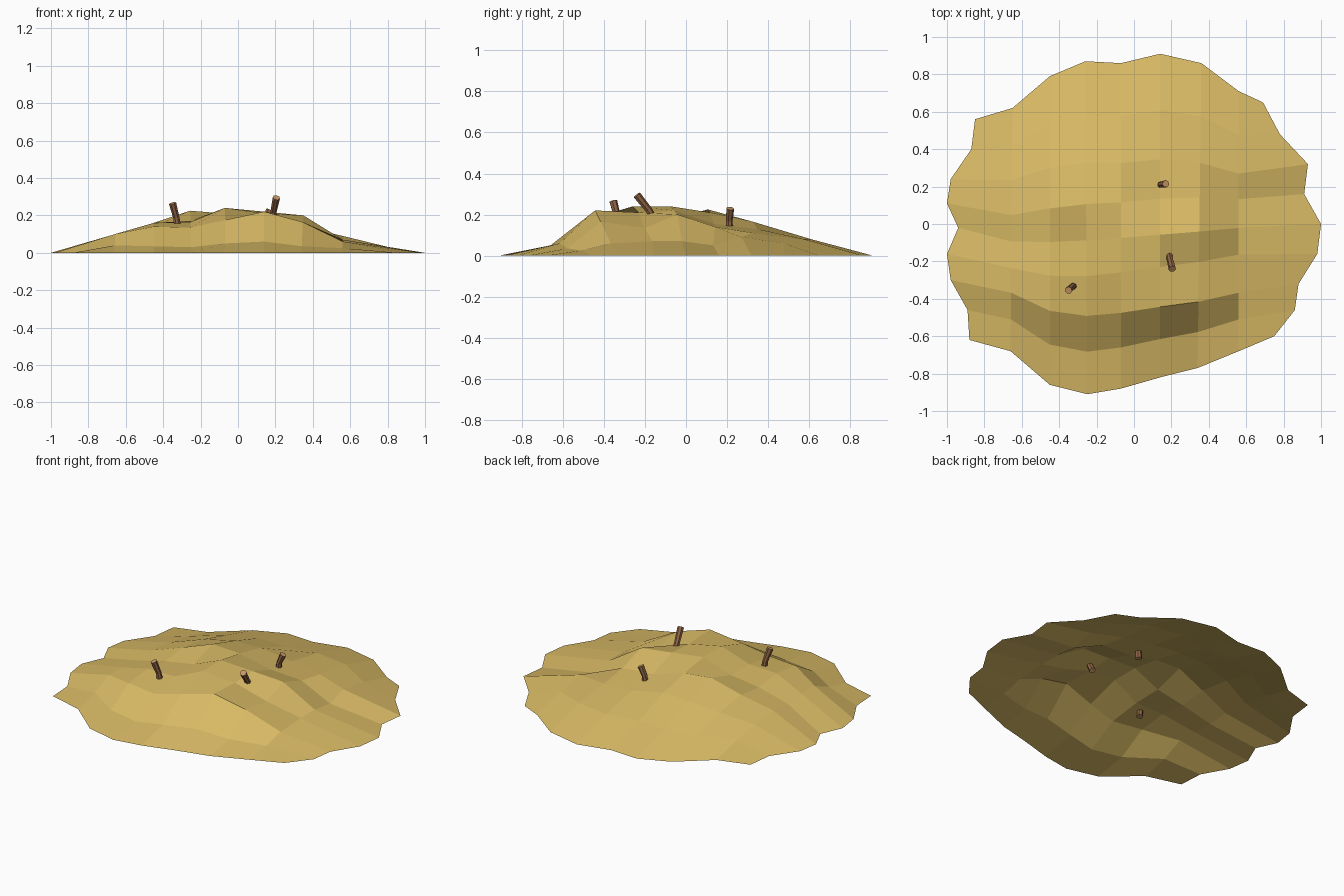
import bpy
import bmesh
from mathutils import Vector

default_cube = bpy.data.objects.get("Cube")
if default_cube:
    bpy.data.objects.remove(default_cube, do_unlink=True)


def make_material(name, colour):
    material = bpy.data.materials.new(name)
    material.use_nodes = True
    material.diffuse_color = (*colour, 1)
    shader = material.node_tree.nodes["Principled BSDF"]
    shader.inputs["Base Color"].default_value = (*colour, 1)
    shader.inputs["Roughness"].default_value = 0.9
    return material


sand = make_material("sand", (0.69, 0.49, 0.13))
bark = make_material("bark", (0.28, 0.13, 0.06))
cut_wood = make_material("cut wood", (0.58, 0.31, 0.13))


def finish_object(name, bm, materials):
    mesh = bpy.data.meshes.new(name)
    bm.to_mesh(mesh)
    bm.free()
    for material in materials:
        mesh.materials.append(material)
    mound_part = bpy.data.objects.new(name, mesh)
    bpy.context.collection.objects.link(mound_part)
    return mound_part


# Rim of the mound, in hundredths, each side listed from one corner to the next
back_rim = [(-85, 56), (-65, 62), (-45, 79), (-26, 87), (-7, 86), (14, 91), (36, 86), (56, 71), (69, 65)]
front_rim = [(-88, -62), (-66, -68), (-45, -86), (-25, -91), (-7, -88), (14, -82), (34, -77), (56, -68), (75, -60)]
left_rim = [(-87, 40), (-98, 24), (-100, 11), (-94, -2), (-100, -16), (-98, -30), (-89, -46)]
right_rim = [(78, 48), (93, 32), (91, 16), (100, 0), (98, -16), (88, -32), (86, -46)]

# Interior heights in hundredths, rows from back to front
heights = [
    (5, 7, 8, 8, 8, 8, 6),
    (8, 13, 16, 16.5, 13, 11, 9),
    (10, 16, 22.5, 21, 15.5, 14, 5),
    (9, 14, 17, 24, 22, 20, 7),
    (10, 16, 16.5, 24, 21, 13.5, 7),
    (10, 14, 13.5, 17.5, 22, 16.5, 6),
    (4, 3.5, 3, 5, 6, 3.5, 2.5),
]
row_reach = (0.67, 0.38, 0.14, -0.08, -0.29, -0.54, -0.75)


def interior_row(index):
    """Scale the rim profile inwards, giving the middle rows a slight skew."""
    reach = row_reach[index]
    skew = 0.06 if abs(reach) < 0.3 else 0
    points = []
    for column, height in enumerate(heights[index], start=1):
        back, front = back_rim[column], front_rim[column]
        blend = (reach + 1) / 2
        x = front[0] + (back[0] - front[0]) * blend
        edge = back[1] if reach > 0 else -front[1]
        points.append((x, edge * reach + skew * x, height))
    return points


# Sand mound: an open, faceted sheet
rows = [[(x, y, 0) for x, y in back_rim]]
for index in range(len(heights)):
    rows.append([(*left_rim[index], 0), *interior_row(index), (*right_rim[index], 0)])
rows.append([(x, y, 0) for x, y in front_rim])

bm = bmesh.new()
grid = [[bm.verts.new(Vector(point) / 100) for point in row] for row in rows]
for upper, lower in zip(grid, grid[1:]):
    for column in range(len(upper) - 1):
        bm.faces.new((lower[column], lower[column + 1], upper[column + 1], upper[column]))
finish_object("sand_mound", bm, [sand])


# Wooden pegs: bent, faceted sticks with pale cut ends
def add_peg(name, base, middle, top, radius=0.02, sides=7):
    path = [Vector(base), Vector(middle), Vector(top)]
    bm = bmesh.new()
    rings = []
    for index, centre in enumerate(path):
        direction = path[min(index + 1, 2)] - path[max(index - 1, 0)]
        turn = Vector((0, 0, 1)).rotation_difference(direction).to_matrix().to_4x4()
        turn.translation = centre
        width = radius * (0.85 if index == 1 else 1)
        ring = bmesh.ops.create_circle(bm, segments=sides, radius=width, matrix=turn)
        rings.append(ring["verts"])
    for lower, upper in zip(rings, rings[1:]):
        for side in range(sides):
            following = (side + 1) % sides
            bm.faces.new((lower[side], lower[following], upper[following], upper[side]))
    for ring in (rings[0], rings[-1]):
        bm.faces.new(ring).material_index = 1
    bmesh.ops.recalc_face_normals(bm, faces=bm.faces)
    finish_object(name, bm, [bark, cut_wood])


add_peg("front_right_peg", (-0.32, -0.33, 0.12), (-0.33, -0.335, 0.19), (-0.35, -0.355, 0.265))
add_peg("front_left_peg", (0.19, -0.15, 0.16), (0.19, -0.18, 0.22), (0.205, -0.24, 0.295))
add_peg("back_left_peg", (0.14, 0.21, 0.10), (0.145, 0.21, 0.17), (0.17, 0.215, 0.23))
